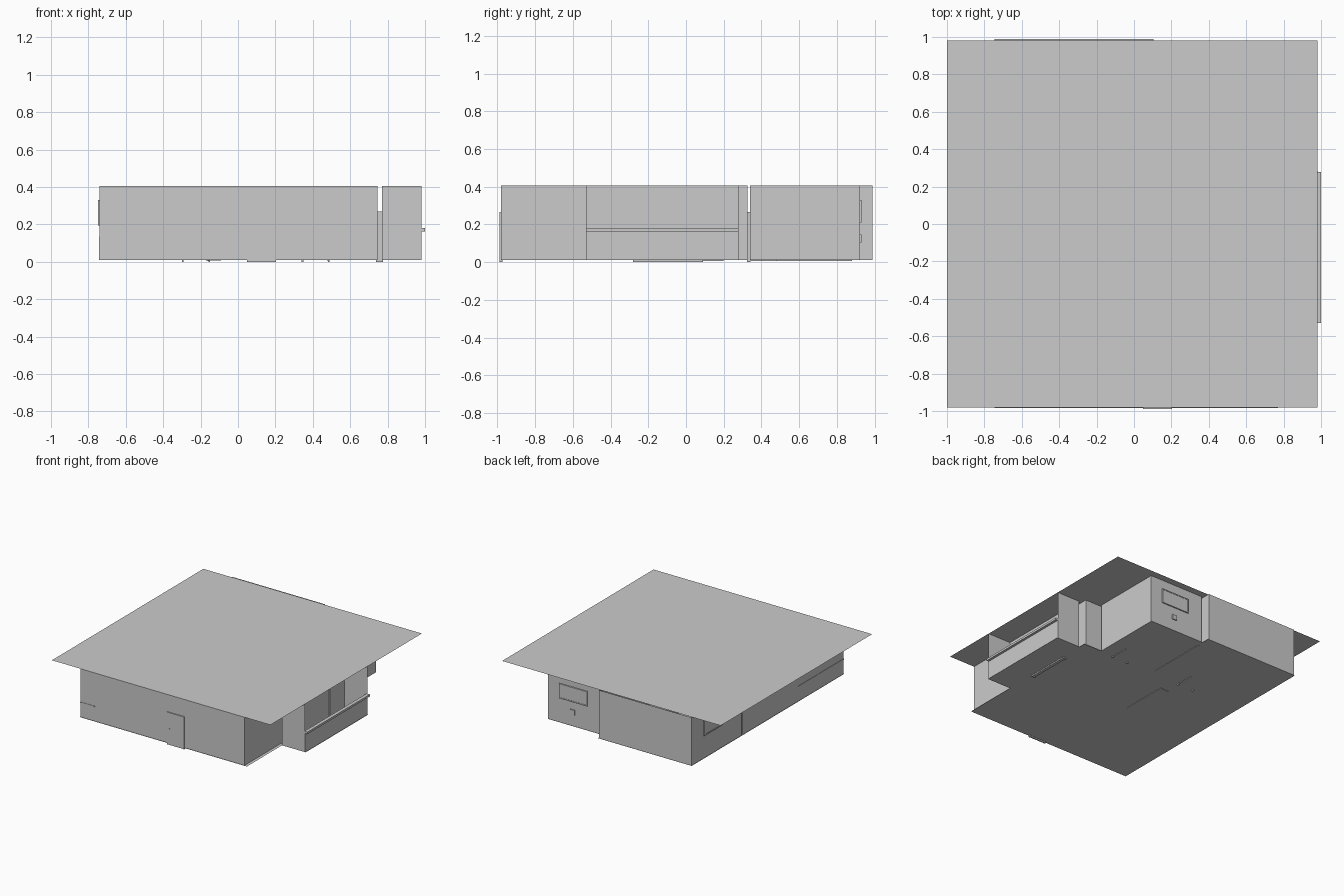
import bpy, bmesh

if "Cube" in bpy.data.objects:
    bpy.data.objects.remove(bpy.data.objects["Cube"])

H, F = 0.405, 0.01          # ceiling and floor heights
DOOR = 0.265                # door head height


def finish(bm, name):
    me = bpy.data.meshes.new(name)
    bm.to_mesh(me)
    bm.free()
    ob = bpy.data.objects.new(name, me)
    bpy.context.collection.objects.link(ob)
    return ob


def add_box(bm, x0, x1, y0, y1, z0, z1):
    r = bmesh.ops.create_cube(bm, size=1)
    for v in r['verts']:
        v.co = ((x0 + x1) / 2 + v.co.x * (x1 - x0),
                (y0 + y1) / 2 + v.co.y * (y1 - y0),
                (z0 + z1) / 2 + v.co.z * (z1 - z0))


def boxes(name, *items):
    bm = bmesh.new()
    for it in items:
        add_box(bm, *it)
    return finish(bm, name)


def plates(name, z, *rects):
    bm = bmesh.new()
    for x0, x1, y0, y1 in rects:
        bm.faces.new([bm.verts.new((x, y, z)) for x, y in
                      ((x0, y0), (x1, y0), (x1, y1), (x0, y1))])
    return finish(bm, name)


def add_wall(bm, axis, at, a, b, holes=(), top=H):
    """Single-sheet wall running along axis, split around door holes."""
    parts, s = [], a
    for h0, h1 in holes:
        parts += [(s, h0, F), (h0, h1, DOOR)]
        s = h1
    parts.append((s, b, F))
    for p, q, z in parts:
        pts = ((p, z), (q, z), (q, top), (p, top))
        bm.faces.new([bm.verts.new((u, at, w) if axis == 'x' else (at, u, w))
                      for u, w in pts])


def room(name, x0, x1, y0, y1, front=(), back=(), left=(), right=(), right_top=H):
    bm = bmesh.new()
    add_wall(bm, 'x', y0, x0, x1, front)
    add_wall(bm, 'x', y1, x0, x1, back)
    add_wall(bm, 'y', x0, y0, y1, left)
    add_wall(bm, 'y', x1, y0, y1, right, right_top)
    bmesh.ops.remove_doubles(bm, verts=bm.verts, dist=1e-5)
    return finish(bm, name)


def frame(name, axis, at, depth, a, b, z0, z1, t=0.009, sill=True, panel=True):
    """Frame of bars around an opening, with an optional inset panel."""
    bars = [(a, a + t, z0, z1), (b - t, b, z0, z1), (a + t, b - t, z1 - t, z1)]
    if sill:
        bars.append((a + t, b - t, z0, z0 + t))
    out = [(p, q, at - depth / 2, at + depth / 2, w0, w1) for p, q, w0, w1 in bars]
    if panel:
        d = depth * 0.35
        out.append((a + t, b - t, at - d, at + d, z0, z1 - t))
    if axis == 'y':
        out = [(o[2], o[3], o[0], o[1], o[4], o[5]) for o in out]
    return boxes(name, *out)


# Doorways in the partition between the rooms, and onto the balcony
bed_door, bath_door = (-0.30, -0.15), (0.34, 0.49)
balcony_door = (-0.28, 0.09)

# Room shells; the gaps between them are the wall thickness
room("living_room_walls", -0.74, 0.745, -0.98, 0.325,
     front=[(0.05, 0.2)], back=[bed_door, bath_door], right=[balcony_door])
room("bedroom_walls", -0.74, 0.095, 0.34, 0.988, front=[bed_door])
room("small_room_walls", 0.11, 0.605, 0.34, 0.922, front=[bath_door])
room("balcony_walls", 0.77, 0.98, -0.53, 0.278, left=[balcony_door], right_top=0.165)

# Floor and ceiling sheets
plates("floor", F, (-0.745, 0.77, -0.985, 0.34), (-0.745, 0.105, 0.34, 0.99),
       (0.105, 0.605, 0.34, 0.925), (0.77, 0.985, -0.53, 0.28))
plates("ceiling", H, (-1.0, 0.98, -0.98, 0.98))

# Balcony rail
boxes("balcony_rail", (0.972, 1.0, -0.53, 0.278, 0.163, 0.18))

# Doors and frames
frame("entrance_door", 'x', -0.98, 0.016, 0.047, 0.203, 0, DOOR, sill=False)
boxes("entrance_handle", (0.064, 0.085, -0.99, -0.985, 0.126, 0.134))
frame("balcony_door", 'y', 0.757, 0.036, *balcony_door, 0, 0.268, sill=False)
for n, (a, b) in (("bedroom", bed_door), ("small_room", bath_door)):
    frame(n + "_door_frame", 'x', 0.3325, 0.02, a, b, 0, DOOR, sill=False, panel=False)
    boxes(n + "_open_door", (b - 0.012, b - 0.004, 0.343, 0.48, 0.005, 0.256))

# Windows and vent box
frame("bedroom_window", 'y', -0.741, 0.016, 0.59, 0.83, 0.195, 0.33)
frame("small_room_window", 'x', 0.924, 0.016, 0.245, 0.5, 0.21, 0.33)
boxes("vent_box", (0.36, 0.4, 0.912, 0.93, 0.105, 0.145))

# Kitchen counter, its edges just showing through the outer walls
boxes("kitchen_counter", (-0.743, -0.61, -0.983, -0.39, 0.126, 0.134),
      (-0.742, -0.62, -0.975, -0.39, F, 0.126))

# Low unit and tall shelf that reach just under the floor sheet
boxes("low_cabinet", (-0.17, -0.09, -0.19, 0.2, 0.006, 0.1))
boxes("shelf_back", (0.099, 0.107, 0.37, 0.88, 0.006, 0.3))
